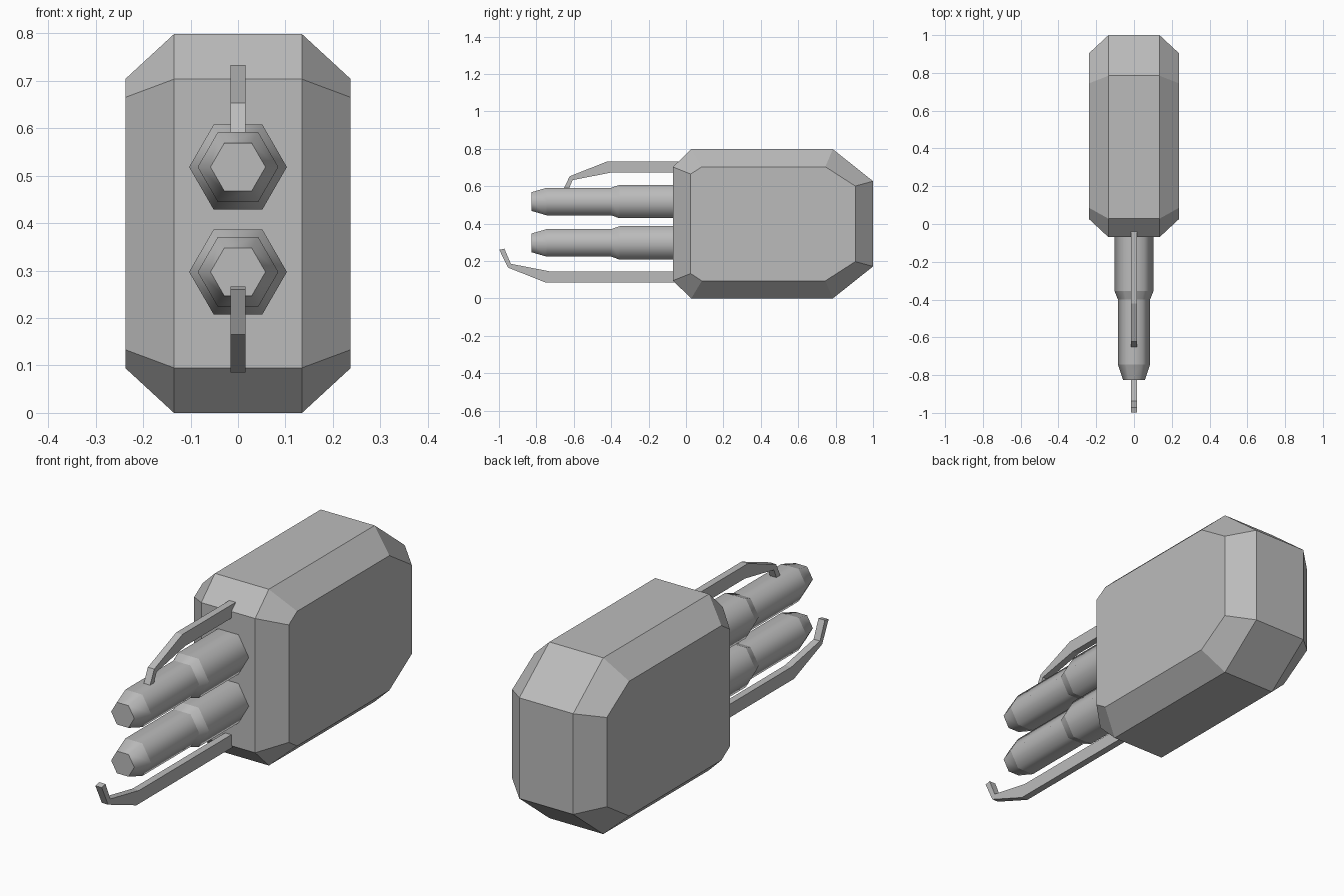
import bpy, bmesh, math

cube = bpy.data.objects.get("Cube")
if cube:
    bpy.data.objects.remove(cube, do_unlink=True)

grey = bpy.data.materials.new("plain grey")
grey.use_nodes = True
COLOUR = (0.5, 0.5, 0.5, 1)
grey.diffuse_color = COLOUR
grey.node_tree.nodes["Principled BSDF"].inputs["Base Color"].default_value = COLOUR


def loft(name, rings, smooth=False):
    """Skin a row of equal-length rings and cap both ends."""
    bm = bmesh.new()
    loops = [[bm.verts.new(p) for p in ring] for ring in rings]
    n = len(loops[0])
    for a, b in zip(loops, loops[1:]):
        for i in range(n):
            j = (i + 1) % n
            bm.faces.new((a[i], a[j], b[j], b[i])).smooth = smooth
    bm.faces.new(loops[0])
    bm.faces.new(loops[-1])
    if smooth:
        # crisp steps between bands, soft shading around them
        for loop in loops:
            for i in range(n):
                bm.edges.get((loop[i], loop[(i + 1) % n])).smooth = False
    bmesh.ops.recalc_face_normals(bm, faces=bm.faces)
    mesh = bpy.data.meshes.new(name)
    bm.to_mesh(mesh)
    bm.free()
    mesh.materials.append(grey)
    obj = bpy.data.objects.new(name, mesh)
    bpy.context.collection.objects.link(obj)
    return obj


MID = 0.399  # half the body height


def body_ring(x, half):
    """Eight-sided side outline, from its upper half (y, height above middle)."""
    outline = half + [(y, -h) for y, h in reversed(half)]
    return [(x, y, MID + h) for y, h in outline]


# Chamfered body: full outline in the middle, inset outline on each side
full = [(-0.07, 0.304), (0.028, 0.399), (0.785, 0.399), (1.0, 0.228)]
inset = [(0.025, 0.266), (0.085, 0.305), (0.745, 0.305), (0.905, 0.202)]
loft("body", [body_ring(-0.237, inset), body_ring(-0.135, full),
              body_ring(0.135, full), body_ring(0.237, inset)])

# Two stepped hexagonal barrels
steps = [(0.0, 0.103), (-0.355, 0.103), (-0.4, 0.085), (-0.745, 0.085), (-0.825, 0.058)]
for name, z in (("upper_barrel", 0.518), ("lower_barrel", 0.297)):
    rings = [[(r * math.cos(k * math.pi / 3), y, z + r * math.sin(k * math.pi / 3))
              for k in range(6)] for y, r in steps]
    loft(name, rings, smooth=True)

# Two hooked prongs, the upper one flipped and set further back
hook = [(0.03, 0.085), (-0.75, 0.085), (-0.952, 0.165), (-0.998, 0.26),
        (-0.971, 0.266), (-0.936, 0.185), (-0.73, 0.145), (0.03, 0.145)]
for name, flip, shift in (("lower_prong", False, 0), ("upper_prong", True, 0.33)):
    path = [(min(y + shift, 0.03), 0.818 - z if flip else z) for y, z in hook]
    loft(name, [[(x, y, z) for y, z in path] for x in (-0.016, 0.016)])
